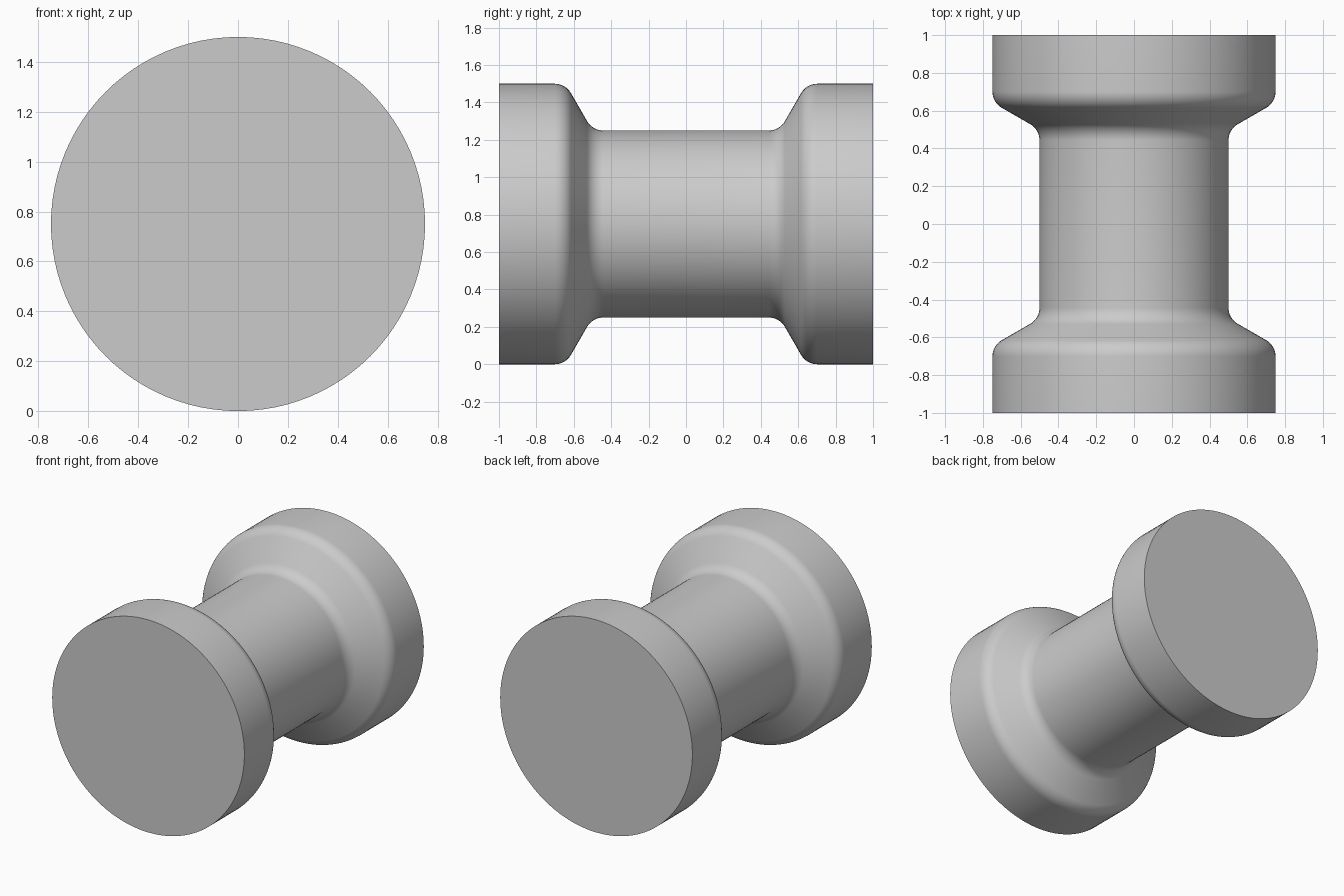
import bpy, bmesh, math
from mathutils import Vector

if "Cube" in bpy.data.objects:
    bpy.data.objects.remove(bpy.data.objects["Cube"])

SEGMENTS = 96
FILLET = 0.1
CENTRE_Z = 0.75


def fillet(prev, corner, nxt, radius, steps=8):
    """Points of an arc that rounds one profile corner."""
    a, b = (prev - corner).normalized(), (nxt - corner).normalized()
    half = a.angle(b) / 2
    centre = corner + (a + b).normalized() * radius / math.sin(half)
    start = corner + a * radius / math.tan(half) - centre
    end = corner + b * radius / math.tan(half) - centre
    return [centre + start.lerp(end, i / steps).normalized() * radius
            for i in range(steps + 1)]


# Half profile as (radius, y): neck, sloped shoulder, flange rim
neck, low, high, rim = (Vector(p) for p in
                        [(0.5, 0.0), (0.5, 0.5), (0.75, 0.644), (0.75, 1.0)])
half = fillet(neck, low, high, FILLET) + fillet(low, high, rim, FILLET) + [rim]
profile = [Vector((p.x, -p.y)) for p in reversed(half)] + half

# Lathe the profile around the y axis
bm = bmesh.new()
rings = []
for r, y in profile:
    rings.append([bm.verts.new((r * math.sin(t), y, CENTRE_Z + r * math.cos(t)))
                  for t in (2 * math.pi * i / SEGMENTS for i in range(SEGMENTS))])
for a, b in zip(rings, rings[1:]):
    for i in range(SEGMENTS):
        j = (i + 1) % SEGMENTS
        bm.faces.new((a[i], a[j], b[j], b[i]))
# Flat end discs
bm.faces.new(rings[0])
bm.faces.new(rings[-1])
bmesh.ops.recalc_face_normals(bm, faces=bm.faces)

mesh = bpy.data.meshes.new("spool")
bm.to_mesh(mesh)
bm.free()
spool = bpy.data.objects.new("spool", mesh)
bpy.context.collection.objects.link(spool)

grey = bpy.data.materials.new("light grey")
grey.diffuse_color = (0.6, 0.6, 0.6, 1)
grey.use_nodes = True
grey.node_tree.nodes["Principled BSDF"].inputs["Base Color"].default_value = grey.diffuse_color
mesh.materials.append(grey)

# Smooth sides with crisp end edges
bpy.context.view_layer.objects.active = spool
spool.select_set(True)
bpy.ops.object.shade_smooth_by_angle(angle=math.radians(30))
